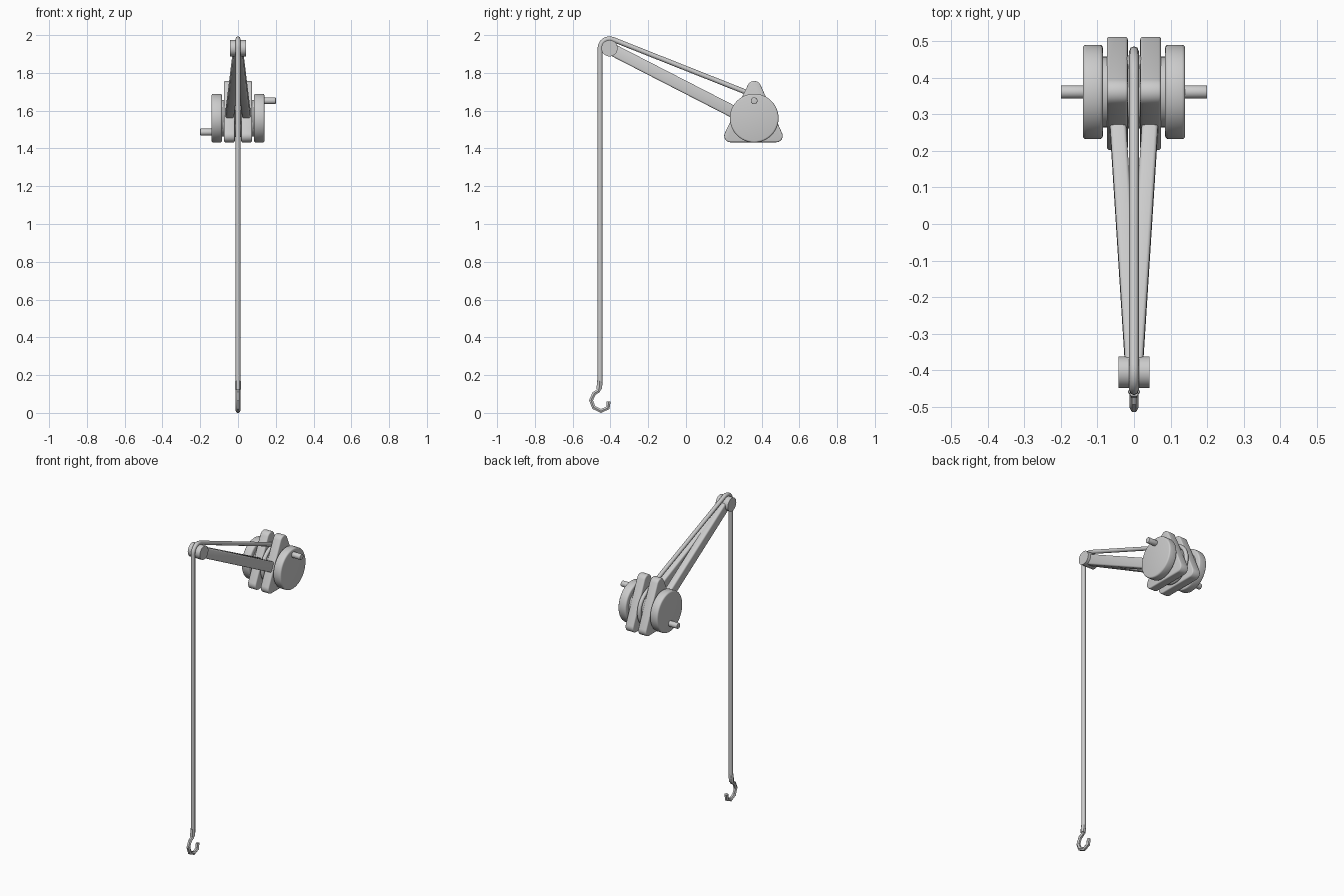
import bpy, bmesh, math
from mathutils import Vector, Matrix

if "Cube" in bpy.data.objects:
    bpy.data.objects.remove(bpy.data.objects["Cube"])

HUB = Vector((0, 0.361, 1.566))       # winch axle centre
TOP = Vector((0, -0.405, 1.936))      # boom tip pulley centre


def finish(ob, name, bevel=0, angle=35):
    ob.name = name
    bpy.ops.object.select_all(action='DESELECT')
    ob.select_set(True)
    bpy.context.view_layer.objects.active = ob
    if bevel:
        m = ob.modifiers.new("Bevel", 'BEVEL')
        m.width, m.segments = bevel, 3
        m.limit_method, m.angle_limit = 'ANGLE', math.radians(50)
        bpy.ops.object.modifier_apply(modifier=m.name)
    bpy.ops.object.shade_smooth_by_angle(angle=math.radians(angle))
    return ob


def x_cylinder(name, x0, x1, y, z, r, bevel=0, sides=40):
    bpy.ops.mesh.primitive_cylinder_add(
        vertices=sides, radius=r, depth=abs(x1 - x0),
        location=((x0 + x1) / 2, y, z), rotation=(0, math.pi / 2, 0))
    return finish(bpy.context.object, name, bevel)


def tube(name, pts, r, resolution=2, angle=50):
    cu = bpy.data.curves.new(name, 'CURVE')
    cu.dimensions = '3D'
    cu.bevel_depth, cu.bevel_resolution, cu.use_fill_caps = r, resolution, True
    sp = cu.splines.new('POLY')
    sp.points.add(len(pts) - 1)
    for p, (y, z) in zip(sp.points, pts):
        p.co = (0, y, z, 1)
    ob = bpy.data.objects.new(name, cu)
    bpy.context.collection.objects.link(ob)
    bpy.ops.object.select_all(action='DESELECT')
    ob.select_set(True)
    bpy.context.view_layer.objects.active = ob
    bpy.ops.object.convert(target='MESH')
    return finish(bpy.context.object, name, 0, angle)


def arc(cy, cz, r, a0, a1, n):
    angs = [math.radians(a0 + (a1 - a0) * i / n) for i in range(n + 1)]
    return [(cy + r * math.cos(a), cz + r * math.sin(a)) for a in angs]


def side_plate(name, x0, x1):
    # rounded triangle extruded along x
    outline = (arc(0.478, 1.472, 0.034, -90, 26, 6)
               + arc(0.361, 1.726, 0.037, 26, 154, 7)
               + arc(0.236, 1.472, 0.034, 154, 270, 6))
    bm = bmesh.new()
    face = bm.faces.new([bm.verts.new((x0, y, z)) for y, z in outline])
    ext = bmesh.ops.extrude_face_region(bm, geom=[face])
    bmesh.ops.translate(bm, vec=(x1 - x0, 0, 0),
                        verts=[v for v in ext['geom'] if isinstance(v, bmesh.types.BMVert)])
    bmesh.ops.recalc_face_normals(bm, faces=bm.faces)
    me = bpy.data.meshes.new(name)
    bm.to_mesh(me)
    bm.free()
    ob = bpy.data.objects.new(name, me)
    bpy.context.collection.objects.link(ob)
    return finish(ob, name, 0.007)


def boom(name, a, b, width, height):
    d = (b - a).normalized()
    x = (Vector((1, 0, 0)) - d * d.x).normalized()
    rot = Matrix((x, d, x.cross(d))).transposed().to_4x4()
    bpy.ops.mesh.primitive_cube_add(size=1)
    ob = bpy.context.object
    ob.data.transform(Matrix.Translation((a + b) / 2) @ rot
                      @ Matrix.Diagonal((width, (b - a).length, height, 1)))
    return finish(ob, name, 0.009)


# Mirrored winch parts; the two crank handles sit half a turn apart
for s, side in ((1, "right"), (-1, "left")):
    side_plate("side_plate_" + side, s * 0.017, s * 0.074)
    x_cylinder("hub_" + side, s * 0.07, s * 0.09, HUB.y, HUB.z, 0.097)
    x_cylinder("crank_wheel_" + side, s * 0.085, s * 0.14, HUB.y, HUB.z, 0.129, 0.009, 48)
    hz = 1.658 if s > 0 else 1.492
    x_cylinder("crank_handle_" + side, s * 0.13, s * 0.2, HUB.y, hz, 0.018, 0.003, 20)
    boom("boom_arm_" + side, Vector((s * 0.046, 0.30, 1.574)),
         Vector((s * 0.001, TOP.y, TOP.z)), 0.044, 0.064)

# Drum and tip pulley
x_cylinder("drum", -0.03, 0.03, HUB.y, HUB.z, 0.10)
x_cylinder("tip_pulley", -0.043, 0.043, TOP.y, TOP.z, 0.043, 0, 32)

# Rope: up from hook, over the pulley, down and round the drum
rope = ([(-0.455, 0.15)] + arc(TOP.y, TOP.z, 0.05, 180, 68, 8)
        + arc(HUB.y, HUB.z, 0.112, 68, -285, 36))
tube("rope", rope, 0.013)

# Hook with collar
tube("hook_collar", [(-0.46, 0.13), (-0.459, 0.145), (-0.457, 0.175)], 0.016, 1, 30)
hook = [(-0.459, 0.14), (-0.464, 0.122), (-0.486, 0.109), (-0.503, 0.072),
        (-0.488, 0.034), (-0.45, 0.016), (-0.414, 0.032), (-0.409, 0.066)]
tube("hook", hook, 0.012, 1, 30)

# Drop exactly to the ground
bpy.context.view_layer.update()
low = min((o.matrix_world @ v.co).z for o in bpy.data.objects for v in o.data.vertices)
for o in bpy.data.objects:
    o.location.z -= low
